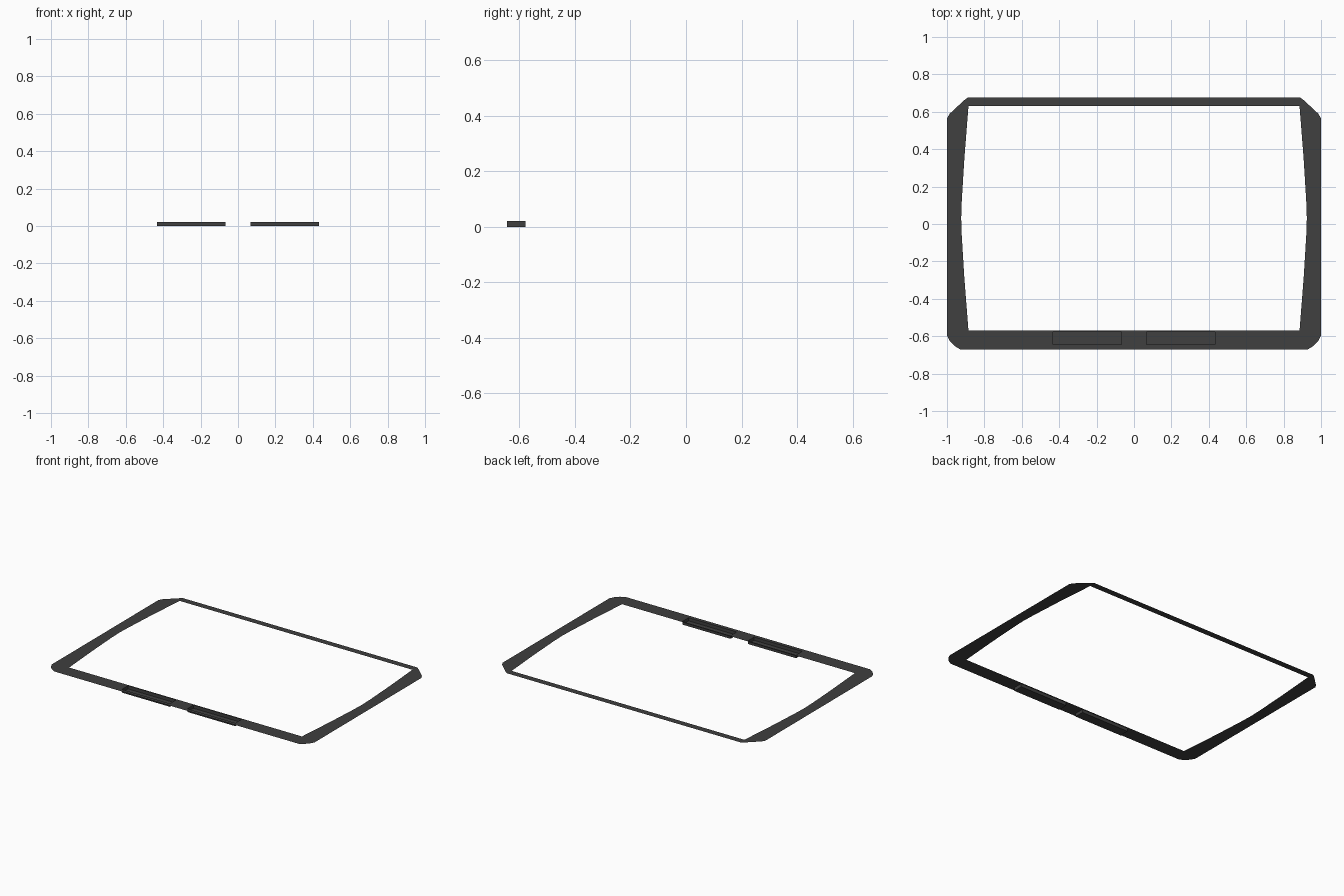
import bpy, bmesh

if "Cube" in bpy.data.objects:
    bpy.data.objects.remove(bpy.data.objects["Cube"])

TOP = 0.022          # height of the flat frame
TRAY_X = (0.066, 0.432)
TRAY_Y = (-0.645, -0.578)

mat = bpy.data.materials.new("dark_grey")
mat.diffuse_color = (0.05, 0.05, 0.05, 1)
mat.use_nodes = True
mat.node_tree.nodes["Principled BSDF"].inputs["Base Color"].default_value = mat.diffuse_color


def finish(name, bm):
    me = bpy.data.meshes.new(name)
    bm.to_mesh(me)
    bm.free()
    me.materials.append(mat)
    ob = bpy.data.objects.new(name, me)
    bpy.context.collection.objects.link(ob)
    return ob


def mirrored(half):
    """Close a right-hand half profile into a loop symmetric about x = 0."""
    return half + [(-x, y) for x, y in reversed(half)]


def rect(x0, x1, y0, y1):
    return [(x0, y0), (x1, y0), (x1, y1), (x0, y1)]


# Flat frame: outer outline, main opening and the two tray openings
outer = mirrored([(0.93, -0.67), (0.96, -0.652), (0.985, -0.625), (1, -0.595),
                  (1, 0.565), (0.985, 0.59), (0.91, 0.66), (0.89, 0.675)])
opening = mirrored([(0.885, -0.57), (0.907, -0.29), (0.921, -0.06), (0.924, 0.03),
                    (0.921, 0.12), (0.907, 0.35), (0.885, 0.63)])
trays = {"right": rect(*TRAY_X, *TRAY_Y),
         "left": rect(-TRAY_X[1], -TRAY_X[0], *TRAY_Y)}

bm = bmesh.new()
edges = []
for loop in [outer, opening, *trays.values()]:
    vs = [bm.verts.new((x, y, TOP)) for x, y in loop]
    edges += [bm.edges.new((vs[i - 1], vs[i])) for i in range(len(vs))]
bmesh.ops.triangle_fill(bm, edges=edges, use_beauty=True, normal=(0, 0, 1))
for f in bm.faces:
    f.normal_update()
    if f.normal.z < 0:
        f.normal_flip()
finish("flat_frame", bm)

# Shallow trays sunk below the frame, open at the top
for side, loop in trays.items():
    bm = bmesh.new()
    low = [bm.verts.new((x, y, 0)) for x, y in loop]
    high = [bm.verts.new((x, y, TOP)) for x, y in loop]
    bm.faces.new(low)
    for i in range(4):
        bm.faces.new((low[i], low[i - 1], high[i - 1], high[i]))
    finish(side + "_tray", bm)
